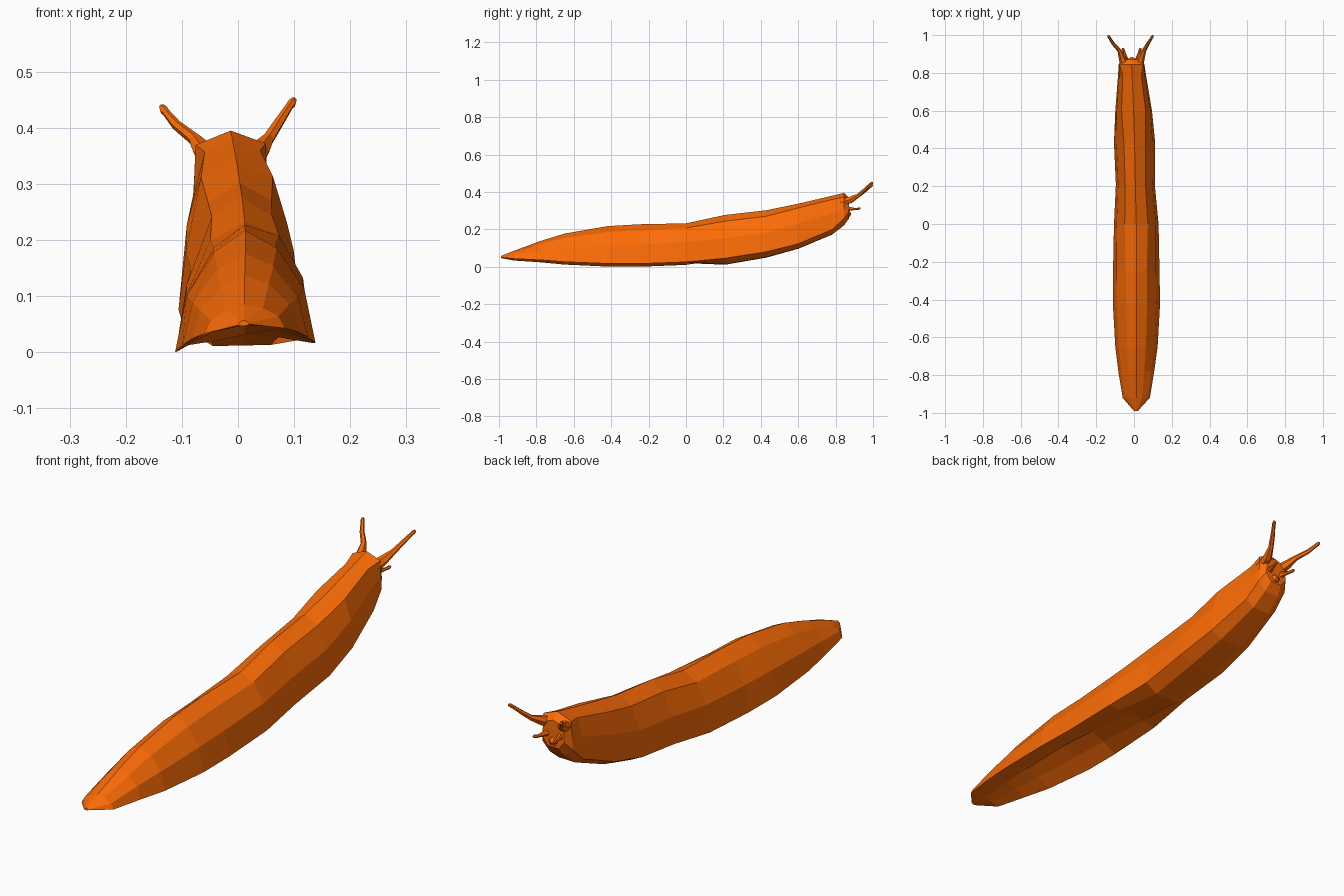
import bpy, bmesh
from mathutils import Vector, Matrix
from math import cos, sin, pi

mat = bpy.data.materials.new("orange_skin")
mat.diffuse_color = (0.98, 0.15, 0.002, 1)


def loft(name, rings):
    """Skin a list of equal-length closed rings and cap both ends."""
    bm = bmesh.new()
    loops = [[bm.verts.new(p) for p in ring] for ring in rings]
    n = len(loops[0])
    for a, b in zip(loops, loops[1:]):
        for i in range(n):
            j = (i + 1) % n
            bm.faces.new((a[i], a[j], b[j], b[i]))
    bm.faces.new(loops[0])
    bm.faces.new(loops[-1])
    bmesh.ops.recalc_face_normals(bm, faces=bm.faces)
    me = bpy.data.meshes.new(name)
    bm.to_mesh(me)
    bm.free()
    me.materials.append(mat)
    ob = bpy.data.objects.new(name, me)
    bpy.context.collection.objects.link(ob)
    return ob


# Shoulder profiles (share of half width, share of height)
REAR = [(0.45, 0.83), (0.84, 0.47)]
MID = [(0.52, 0.87), (0.88, 0.52)]
FRONT = [(0.66, 0.90), (0.92, 0.55)]
HEAD = [(0.92, 0.86), (0.96, 0.50)]

# Body stations: y, centre x, half width, bottom z, top z, foot edge lift, hollow of foot, shoulders
stations = [
    (-0.99, 0.01, 0.010, 0.050, 0.060, 0.2, 0.0, REAR),
    (-0.92, 0.012, 0.072, 0.041, 0.088, 0.0, 0.010, REAR),
    (-0.78, 0.012, 0.095, 0.033, 0.140, 0.0, 0.028, REAR),
    (-0.65, 0.013, 0.112, 0.022, 0.180, 0.0, 0.045, REAR),
    (-0.42, 0.013, 0.125, 0.012, 0.220, 0.0, 0.060, REAR),
    (-0.25, 0.012, 0.123, 0.011, 0.230, 0.0, 0.050, REAR),
    (0.00, 0.012, 0.118, 0.014, 0.235, 0.03, 0.020, MID),
    (0.21, 0.007, 0.103, 0.015, 0.280, 0.12, 0.0, MID),
    (0.43, 0.003, 0.109, 0.053, 0.305, 0.11, 0.0, MID),
    (0.60, -0.002, 0.097, 0.100, 0.340, 0.10, 0.0, FRONT),
    (0.78, -0.010, 0.075, 0.175, 0.382, 0.12, 0.0, FRONT),
    (0.845, -0.013, 0.068, 0.225, 0.398, 0.2, 0.0, HEAD),
    (0.872, -0.013, 0.050, 0.262, 0.372, 0.3, 0.0, HEAD),
]
rings = []
for y, cx, w, lo, hi, lift, hollow, shoulders in stations:
    under = hollow / (hi - lo)
    half = shoulders + [(1.0, lift), (0.5, under * 0.6)]
    prof = [(0, 1)] + half + [(0, under)] + [(-u, v) for u, v in reversed(half)]
    # slight roll: the left foot edge sits lower than the right
    roll = 0.065 if y < 0.1 else 0.02
    rings.append([(cx + u * w, y, lo + v * (hi - lo) + roll * u * w)
                  for u, v in prof])
loft("body", rings)


def feeler(name, path, sides=6):
    """Tapered tube through (x, y, z, radius) points."""
    pts = [Vector(p[:3]) for p in path]
    rings = []
    for i, p in enumerate(path):
        d = (pts[min(i + 1, len(pts) - 1)] - pts[max(i - 1, 0)]).normalized()
        a = d.cross(Vector((0, 0, 1))).normalized()
        b = a.cross(d)
        rings.append([pts[i] + p[3] * (a * cos(2 * pi * k / sides) + b * sin(2 * pi * k / sides))
                      for k in range(sides)])
    return loft(name, rings)


# Upper eye stalks and short lower feelers
for side, tag, dx, dz in ((1, "right", 0.112, 0.0), (-1, "left", 0.124, -0.012)):
    c = -0.012
    feeler("eye_stalk_" + tag, [
        (c + side * 0.036, 0.825, 0.346, 0.024),
        (c + side * 0.050, 0.880, 0.361, 0.019),
        (c + side * 0.066, 0.920, 0.383, 0.011),
        (c + side * (dx - 0.026), 0.955, 0.414 + dz * 0.5, 0.009),
        (c + side * (dx - 0.008), 0.983, 0.442 + dz, 0.007),
        (c + side * (dx - 0.004), 0.989, 0.447 + dz, 0.008),
        (c + side * dx, 0.998, 0.453 + dz, 0.005)])
    feeler("lower_feeler_" + tag, [
        (c + side * 0.024, 0.845, 0.310, 0.020),
        (c + side * 0.032, 0.88, 0.313, 0.010),
        (c + side * 0.040, 0.91, 0.311, 0.006),
        (c + side * 0.045, 0.925, 0.314, 0.007),
        (c + side * 0.047, 0.932, 0.315, 0.004)])

# Small mouth between the lower feelers
feeler("mouth", [
    (-0.012, 0.845, 0.285, 0.028),
    (-0.012, 0.872, 0.288, 0.020),
    (-0.012, 0.880, 0.292, 0.010)])

# Settle the lowest point of the foot on the ground
low = min(v.co.z for v in bpy.data.objects["body"].data.vertices)
for ob in bpy.data.objects:
    ob.data.transform(Matrix.Translation((0, 0, -low)))
